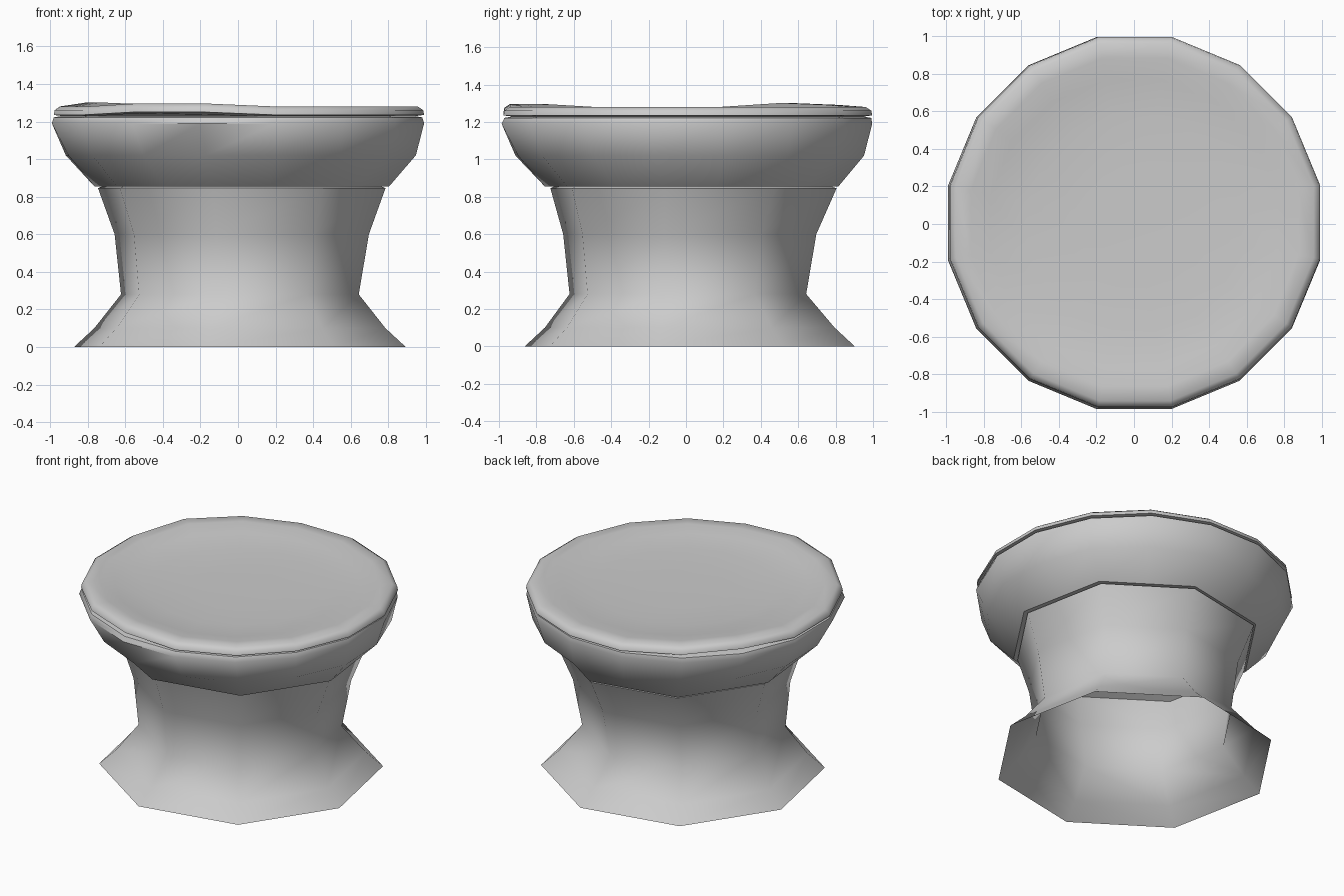
import bpy
import bmesh
import math

if "Cube" in bpy.data.objects:
    bpy.data.objects.remove(bpy.data.objects["Cube"], do_unlink=True)

grey = bpy.data.materials.new("plain_grey")
grey.use_nodes = True
GREY = (0.6, 0.6, 0.6, 1)
grey.diffuse_color = GREY
grey.node_tree.nodes["Principled BSDF"].inputs["Base Color"].default_value = GREY


def lathe(name, rings, sides, phase, angle, capped=True, shape=None):
    """Stack polygon rings given as (radius, z, shift_x, shift_y, flatten).
    Flatten scales every other corner inward, halving the side count."""
    bm = bmesh.new()
    loops = []
    for radius, z, sx, sy, flatten in rings:
        loop = []
        for i in range(sides):
            a = math.radians(phase + 360 * i / sides)
            r = radius * (flatten if i % 2 == 0 else 1)
            x, y = sx + r * math.cos(a), sy + r * math.sin(a)
            loop.append(bm.verts.new((x, y, z + (shape(x, y) if shape else 0))))
        loops.append(loop)
    for low, high in zip(loops, loops[1:]):
        for i in range(sides):
            j = (i + 1) % sides
            bm.faces.new((low[i], low[j], high[j], high[i]))
    if capped:
        bm.faces.new(loops[0][::-1])
        bm.faces.new(loops[-1])
    mesh = bpy.data.meshes.new(name)
    bm.to_mesh(mesh)
    bm.free()
    mesh.materials.append(grey)
    obj = bpy.data.objects.new(name, mesh)
    bpy.context.collection.objects.link(obj)
    bpy.ops.object.select_all(action="DESELECT")
    obj.select_set(True)
    bpy.context.view_layer.objects.active = obj
    bpy.ops.object.shade_smooth_by_angle(angle=math.radians(angle))


def rim_bumps(x, y):
    """Two soft lumps on the cushion rim."""
    return sum(0.03 * math.exp(-((x - bx) ** 2 + (y - by) ** 2) / 0.06)
               for bx, by in ((-0.37, -0.90), (-0.70, 0.64)))


OCTAGON = math.cos(math.pi / 8)

# Open octagonal pedestal: flared foot, narrow waist, wide lip
lathe("pedestal", [
    (0.90, 0.0, 0.01, 0.02, 1),
    (0.79, 0.10, 0.01, 0.02, 1),
    (0.645, 0.28, 0.01, 0.01, 1),
    (0.69, 0.60, 0.02, 0.02, 1),
    (0.78, 0.845, 0.02, 0.04, 1),
    (0.70, 0.88, 0.02, 0.03, 1),
], 8, 33.75, 75, capped=False)

# Seat body: octagonal underneath, opening into a rounder bowl
lathe("seat_body", [
    (0.70, 0.87, 0.02, 0.03, OCTAGON),
    (0.80, 0.855, 0.02, 0.03, OCTAGON),
    (0.95, 1.02, 0.015, 0.02, 0.985),
    (1.01, 1.19, 0.0, 0.005, 1),
    (1.0, 1.222, 0.0, 0.01, 1),
    (0.95, 1.23, 0.0, 0.01, 1),
], 16, 11.25, 50)

# Thin dished cushion
lathe("seat_cushion", [
    (0.95, 1.228, 0.005, 0.01, 1),
    (1.005, 1.235, 0.005, 0.01, 1),
    (1.0, 1.26, 0.005, 0.01, 1),
    (0.97, 1.28, 0.005, 0.01, 1),
    (0.89, 1.28, 0.005, 0.01, 1),
    (0.78, 1.262, 0.0, 0.0, 1),
    (0.58, 1.25, 0.0, 0.0, 1),
    (0.30, 1.245, 0.0, 0.0, 1),
], 16, 11.25, 60, shape=rim_bumps)
